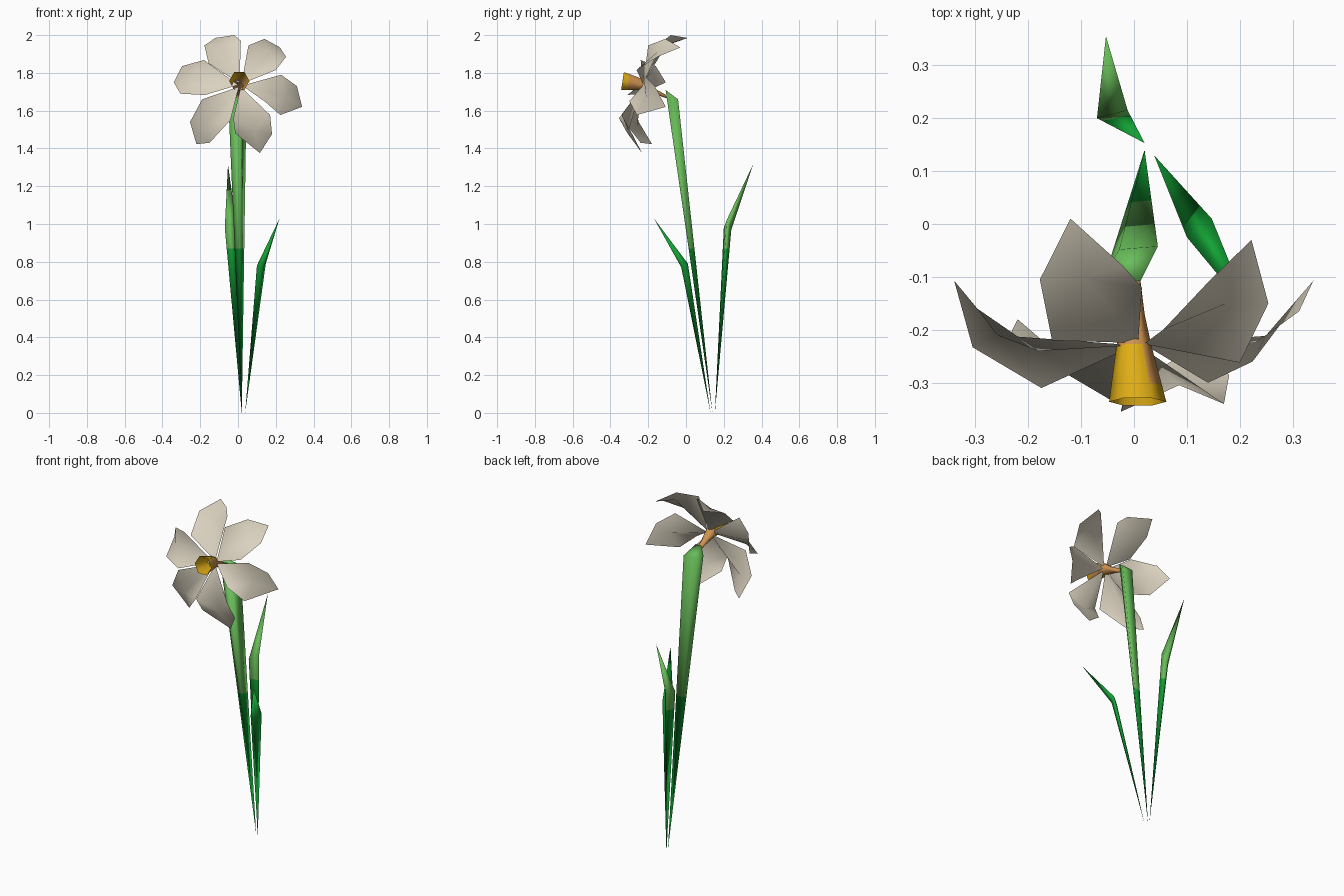
import bpy
import bmesh
from math import cos, sin, pi
from mathutils import Vector

if "Cube" in bpy.data.objects:
    bpy.data.objects.remove(bpy.data.objects["Cube"], do_unlink=True)


def make_material(name, colour):
    material = bpy.data.materials.new(name)
    material.use_nodes = True
    rgba = (*colour, 1)
    material.diffuse_color = rgba
    shader = material.node_tree.nodes["Principled BSDF"]
    shader.inputs["Base Color"].default_value = rgba
    shader.inputs["Roughness"].default_value = 0.9
    return material


cream = make_material("cream", (.7, .64, .52))
light_green = make_material("light green", (.14, .51, .1))
deep_green = make_material("deep green", (.006, .36, .035))
yellow = make_material("yellow", (.74, .42, .008))
orange = make_material("orange", (.62, .29, .08))

SPLIT = Vector((0, 0, .87))


def finish(name, mesh, materials, rule=None):
    """Shade smooth, colour by rule(centre) and place in the scene."""
    for material in materials:
        mesh.materials.append(material)
    mesh.shade_smooth()
    if rule:
        for face in mesh.polygons:
            face.material_index = int(rule(face.center))
    obj = bpy.data.objects.new(name, mesh)
    bpy.context.collection.objects.link(obj)


def add_mesh(name, verts, faces, materials, rule=None):
    mesh = bpy.data.meshes.new(name)
    mesh.from_pydata([tuple(v) for v in verts], [], faces)
    finish(name, mesh, materials, rule)


def above_split(centre):
    return centre.z > SPLIT.z


def blade(name, foot, ring, tip, materials):
    """Grow from a point to a ring, then to a tip or a flat cap."""
    bm = bmesh.new()
    root = bm.verts.new(foot)
    around = [bm.verts.new(p) for p in ring]
    pairs = list(zip(around, around[1:] + around[:1]))
    for a, b in pairs:
        bm.faces.new((root, b, a))
    if tip:
        top = bm.verts.new(tip)
        for a, b in pairs:
            bm.faces.new((top, a, b))
    else:
        bm.faces.new(around)
    bmesh.ops.recalc_face_normals(bm, faces=bm.faces)
    bm.normal_update()

    # Cut the colour border while the shading runs on across it
    flow = bm.verts.layers.float_vector.new("flow")
    for vert in bm.verts:
        vert[flow] = vert.normal
    if len(materials) > 1:
        geometry = bm.verts[:] + bm.edges[:] + bm.faces[:]
        bmesh.ops.bisect_plane(bm, geom=geometry, plane_co=SPLIT, plane_no=(0, 0, 1))
    normals = [Vector(vert[flow]).normalized() for vert in bm.verts]
    bm.verts.layers.float_vector.remove(flow)

    mesh = bpy.data.meshes.new(name)
    bm.to_mesh(mesh)
    bm.free()
    finish(name, mesh, materials, above_split if len(materials) > 1 else None)
    mesh.normals_split_custom_set_from_vertices([tuple(n) for n in normals])


# Stem: widens upwards to a slanted cap, broad across one diagonal
blade("stem", (.02, .14, 0),
      [(.045, -.042, 1.66), (-.028, -.048, 1.66), (-.052, -.088, 1.665),
       (-.025, -.108, 1.71), (.012, -.108, 1.71)],
      None, [deep_green, light_green])

# Leaves: three-sided blades that bend at the shoulder
blade("back_leaf", (.02, .153, 0),
      [(-.07, .2, .98), (-.012, .215, 1.02), (-.035, .24, .97)],
      (-.053, .355, 1.315), [deep_green, light_green])
blade("front_leaf", (.038, .13, 0),
      [(.1, -.025, .78), (.135, -.025, .77), (.147, .01, .79)],
      (.22, -.17, 1.03), [deep_green])


# Trumpet: hexagonal cone, open at the mouth, on a thin neck
def trumpet_ring(centre, radius, tilt):
    ring = []
    for i in range(6):
        a = i * pi / 3
        up = radius * sin(a)
        ring.append(Vector(centre) + Vector((radius * cos(a), up * tilt, up)))
    return ring


def trumpet_colour(centre):
    return centre.y > -.235 or (centre.x > .02 and centre.y > -.305)


def trumpet(rings):
    faces = [tuple(reversed(range(6)))]
    for low in range(0, 6 * len(rings) - 6, 6):
        for i in range(6):
            j = (i + 1) % 6
            faces.append((low + i, low + j, low + j + 6, low + i + 6))
    verts = [point for ring in rings for point in ring]
    add_mesh("trumpet", verts, faces, [yellow, orange], trumpet_colour)


trumpet([trumpet_ring((0, -.105, 1.675), .012, -.4),
         trumpet_ring((0, -.17, 1.705), .02, -.3),
         trumpet_ring((0, -.23, 1.738), .033, .1),
         trumpet_ring((.005, -.305, 1.752), .048, .15),
         trumpet_ring((.007, -.336, 1.757), .054, .15)])

# Petals: single sheets, each a fan around its own middle
flower_heart = Vector((.012, -.23, 1.735))
petal_outlines = {
    "top_petal": [(-.155, -.22, 1.85), (-.178, -.105, 1.945), (-.12, .01, 1.985),
                  (-.02, -.08, 2), (.015, -.12, 1.97)],
    "upper_left_petal": [(.055, -.2, 1.945), (.14, -.11, 1.98), (.222, -.03, 1.935),
                         (.254, -.15, 1.885), (.2, -.262, 1.815)],
    "left_petal": [(.228, -.225, 1.79), (.312, -.165, 1.73), (.339, -.107, 1.62),
                   (.224, -.26, 1.577), (.14, -.3, 1.65)],
    "lower_left_petal": [(.17, -.34, 1.577), (.18, -.285, 1.476), (.116, -.233, 1.376),
                         (-.015, -.31, 1.48), (-.025, -.355, 1.56)],
    "lower_right_petal": [(-.04, -.335, 1.55), (-.15, -.24, 1.43), (-.22, -.18, 1.423),
                          (-.254, -.25, 1.54), (-.19, -.285, 1.66)],
    "right_petal": [(-.175, -.31, 1.683), (-.305, -.233, 1.69), (-.34, -.107, 1.75),
                    (-.296, -.16, 1.836), (-.18, -.24, 1.868)],
}
for name, outline in petal_outlines.items():
    rim = [Vector(p) for p in outline]
    middle = sum(rim, Vector()) / len(rim)
    root = flower_heart.lerp(middle, .04)
    verts = [middle, root] + rim
    last = len(verts) - 1
    # Wind every fan so that the petal faces forward
    faces = [(0, i + 1 if i < last else 1, i) for i in range(1, last + 1)]
    turn = sum(((a - middle).cross(b - middle).y for a, b in zip(rim, rim[1:])))
    if turn < 0:
        faces = [tuple(reversed(face)) for face in faces]
    add_mesh(name, verts, faces, [cream])
